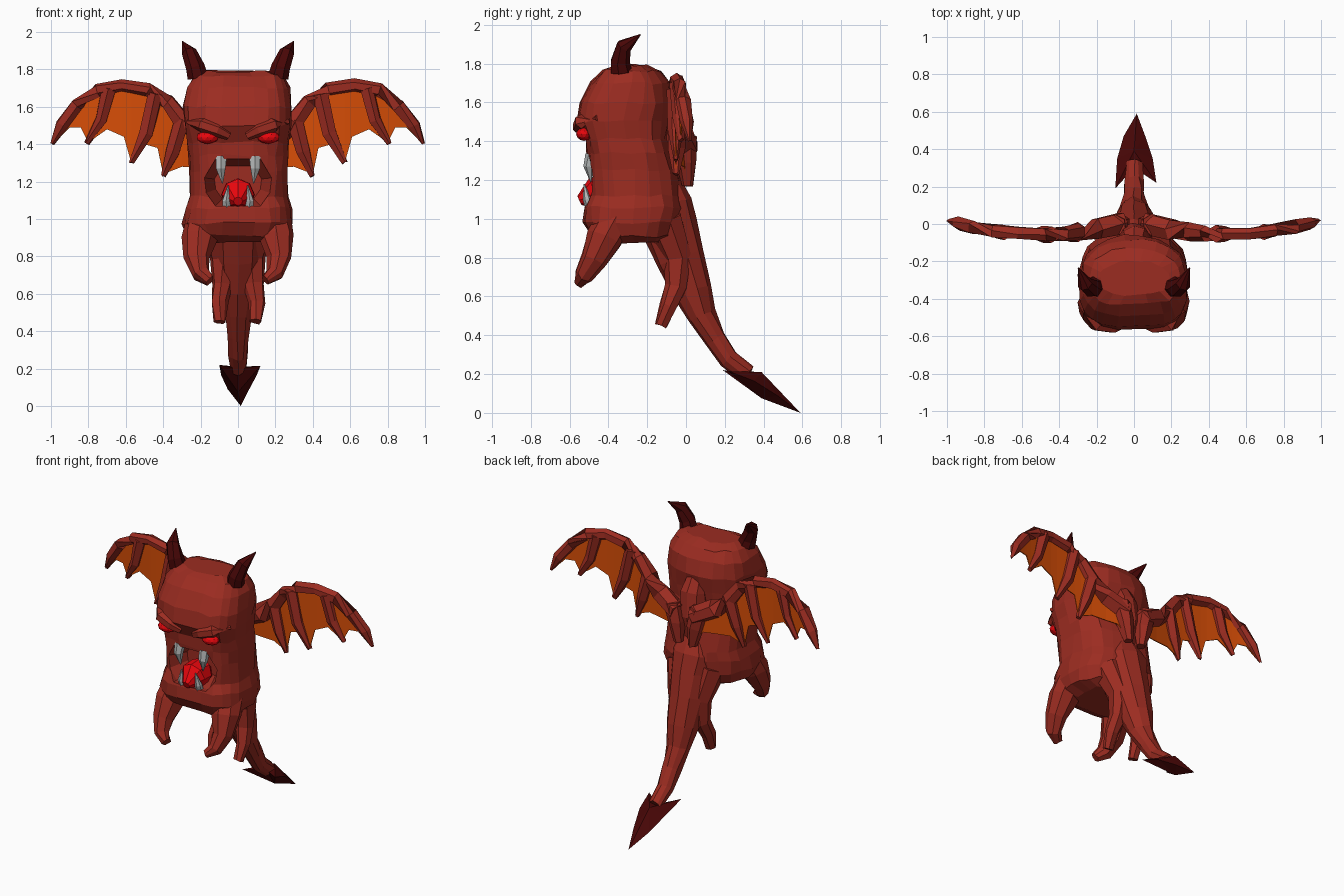
import bpy, bmesh, math, random
from mathutils import Vector, Matrix

random.seed(4)
cube = bpy.data.objects.get("Cube")
if cube:
    bpy.data.objects.remove(cube, do_unlink=True)


def material(name, r, g, b):
    mat = bpy.data.materials.new(name)
    mat.use_nodes = True
    mat.diffuse_color = (r, g, b, 1)
    shader = next(n for n in mat.node_tree.nodes if n.type == 'BSDF_PRINCIPLED')
    shader.inputs["Base Color"].default_value = (r, g, b, 1)
    shader.inputs["Roughness"].default_value = 0.8
    return mat


SKIN = material("brick red skin", .33, .025, .015)
HORN = material("dark maroon horn", .065, .002, .002)
WEB = material("orange membrane", .68, .075, .002)
RED = material("bright red", .8, .002, .004)
FANG = material("grey fang", .45, .47, .47)


def finish(name, bm, mat):
    bmesh.ops.recalc_face_normals(bm, faces=bm.faces)
    mesh = bpy.data.meshes.new(name)
    bm.to_mesh(mesh)
    bm.free()
    mesh.materials.append(mat)
    obj = bpy.data.objects.new(name, mesh)
    bpy.context.collection.objects.link(obj)
    return obj


def loft(name, rings, mat, jitter=0):
    """Skin a list of point rings and close both ends."""
    bm = bmesh.new()
    loops = []
    for ring in rings:
        loops.append([bm.verts.new(Vector(p) + Vector(
            [random.uniform(-jitter, jitter) for _ in "xyz"])) for p in ring])
    n = len(loops[0])
    for low, high in zip(loops, loops[1:]):
        for i in range(n):
            j = (i + 1) % n
            bm.faces.new((low[i], low[j], high[j], high[i]))
    bm.faces.new(loops[0])
    bm.faces.new(loops[-1])
    return finish(name, bm, mat)


def tube(name, path, radii, mat, sides=7, jitter=0):
    """Tapered tube along a path of points."""
    pts = [Vector(p) for p in path]
    rings = []
    for i, (p, r) in enumerate(zip(pts, radii)):
        along = pts[min(i + 1, len(pts) - 1)] - pts[max(i - 1, 0)]
        side = Vector((1, 0, 0)) if abs(along.normalized().x) < .8 else Vector((0, 1, 0))
        u = along.cross(side).normalized()
        v = along.cross(u).normalized()
        angles = [math.tau * k / sides for k in range(sides)]
        rings.append([p + r * (u * math.cos(a) + v * math.sin(a)) for a in angles])
    return loft(name, rings, mat, jitter)


def blob(name, centre, size, mat):
    bm = bmesh.new()
    matrix = Matrix.Translation(centre) @ Matrix.Diagonal((*size, 1))
    bmesh.ops.create_icosphere(bm, subdivisions=2, radius=1, matrix=matrix)
    return finish(name, bm, mat)


# Head and torso: height, half width, front, back
def body_ring(z, half, front, back, sides=22):
    mid, depth = (front + back) / 2, (back - front) / 2
    ring = []
    for k in range(sides):
        a = math.tau * k / sides
        c, s = math.cos(a), math.sin(a)
        power = 2 / 3.2 if s < 0 else 2 / 2.3
        ring.append((half * math.copysign(abs(c) ** power, c),
                     mid + depth * math.copysign(abs(s) ** power, s), z))
    return ring


levels = [(.88, .18, -.41, -.1), (.91, .27, -.49, -.06), (.98, .295, -.53, -.03),
          (1.06, .285, -.53, -.01), (1.12, .265, -.5, -.02), (1.25, .265, -.5, -.04),
          (1.34, .27, -.51, -.07), (1.41, .275, -.52, -.09), (1.5, .285, -.56, -.08),
          (1.6, .29, -.55, -.06), (1.7, .275, -.49, -.08), (1.765, .24, -.43, -.13),
          (1.79, .185, -.38, -.2)]
body = loft("body", [body_ring(*level) for level in levels], SKIN, .008)

# Mouth hollow
mouth = [(-.12, 1.07), (.12, 1.07), (.17, 1.14), (.18, 1.22), (.12, 1.32), (-.12, 1.32),
         (-.18, 1.22), (-.17, 1.14)]
cutter = loft("mouth_cutter", [[(x * k, y, 1.2 + (z - 1.2) * k) for x, z in mouth]
                               for y, k in ((-.7, 1), (-.48, 1), (-.36, .7))], SKIN)
cut = body.modifiers.new("mouth", 'BOOLEAN')
cut.operation, cut.solver, cut.object = 'DIFFERENCE', 'EXACT', cutter
bpy.context.view_layer.update()
solid = bpy.data.meshes.new_from_object(
    body.evaluated_get(bpy.context.evaluated_depsgraph_get()))
body.modifiers.clear()
body.data = solid
bpy.data.objects.remove(cutter, do_unlink=True)

# Tongue
tube("tongue", [(0, -.36, 1.1), (0, -.41, 1.13), (0, -.475, 1.13), (0, -.55, 1.095)],
     [.06, .09, .087, .025], RED, 8)

# Lower trunk running into the tail
tube("trunk_and_tail",
     [(0, -.13, 1.2), (0, -.12, 1.08), (0, -.085, .95), (0, -.03, .8), (0, .03, .63),
      (0, .08, .5), (0, .15, .38), (0, .22, .28), (0, .32, .2)],
     [.1, .155, .145, .13, .1, .075, .06, .052, .045], SKIN, 10, .006)

# Muscle between the wing roots
tube("upper_back", [(0, -.13, 1.6), (0, -.09, 1.48), (0, -.08, 1.34), (0, -.1, 1.18)],
     [.05, .085, .09, .08], SKIN, 8, .01)

# Tail spade: flat outline with a ridge above and below
bm = bmesh.new()
outline = [bm.verts.new(p) for p in
           [(0, .3, .2), (.12, .22, .215), (.1, .35, .165), (.06, .47, .09),
            (.015, .59, 0), (-.055, .47, .09), (-.09, .35, .165), (-.1, .19, .22)]]
for apex in ((0, .39, .21), (0, .39, .075)):
    tip = bm.verts.new(apex)
    for a, b in zip(outline, outline[1:] + outline[:1]):
        bm.faces.new((a, b, tip))
finish("tail_spade", bm, HORN)


# Wing plan, given as x and z, with a shallow backward bow
def bow(x, z):
    return (x, .02 - .3 * x * (1 - x), z)


def height(line, x):
    for (xa, za), (xb, zb) in zip(line, line[1:]):
        if xa <= x <= xb:
            return za + (zb - za) * (x - xa) / (xb - xa)


arch = [(.06, 1.37), (.2, 1.44), (.3, 1.52), (.38, 1.63), (.48, 1.69), (.62, 1.715),
        (.75, 1.69), (.86, 1.61), (.94, 1.5), (.99, 1.4)]
hem = [(.06, 1.2), (.12, 1.27), (.3, 1.28), (.4, 1.24), (.43, 1.38), (.5, 1.4),
       (.57, 1.3), (.61, 1.44), (.7, 1.48), (.8, 1.41), (.84, 1.49), (.9, 1.49),
       (.99, 1.4)]
columns = sorted({x for x, z in arch + hem})
fingers = {"inner": ([(.1, 1.42), (.07, 1.3), (.05, 1.17)], [.06, .055, .03]),
           "second": ([(.3, 1.53), (.35, 1.36), (.4, 1.23)], [.05, .042, .015]),
           "third": ([(.44, 1.67), (.49, 1.46), (.57, 1.3)], [.045, .042, .014]),
           "outer": ([(.69, 1.7), (.735, 1.53), (.81, 1.405)], [.04, .034, .014])}

for side, s in (("left", 1), ("right", -1)):
    def flip(points):
        return [(s * x, y, z) for x, y, z in points]

    # Wings
    tube(side + "_wing_arch", flip([bow(*p) for p in arch]),
         [.06, .062, .05, .042, .038, .036, .038, .038, .034, .01], SKIN, 6, .006)
    for label, (path, radii) in fingers.items():
        tube(f"{side}_{label}_wing_finger", flip([bow(*p) for p in path]), radii,
             SKIN, 6, .005)
    bm = bmesh.new()
    top, low = [[bm.verts.new(p) for p in flip([bow(x, height(line, x)) for x in columns])]
                for line in (arch, hem)]
    for i in range(len(columns) - 1):
        bm.faces.new((top[i], top[i + 1], low[i + 1], low[i]))
    bmesh.ops.remove_doubles(bm, verts=bm.verts, dist=.001)
    web = finish(side + "_wing_membrane", bm, WEB)
    thick = web.modifiers.new("thickness", 'SOLIDIFY')
    thick.thickness, thick.offset = .006, 0

    # Horns
    tube(side + "_horn", flip([(.215, -.335, 1.76), (.228, -.34, 1.81),
                               (.262, -.32, 1.89), (.298, -.235, 1.95)]),
         [.057, .052, .042, .003], HORN, 7)

    # Eyes and slanted brows
    blob(side + "_eye", (s * .163, -.525, 1.437), (.06, .042, .035), RED)
    tube(side + "_brow", flip([(.05, -.53, 1.445), (.11, -.55, 1.475),
                               (.19, -.54, 1.502), (.265, -.46, 1.52)]),
         [.025, .036, .038, .015], SKIN, 6)

    # Fangs
    tube(side + "_upper_fang", flip([(.09, -.485, 1.33), (.092, -.5, 1.27),
                                     (.083, -.49, 1.19)]), [.034, .029, .003], FANG, 6)
    tube(side + "_lower_fang", flip([(.058, -.49, 1.05), (.064, -.51, 1.1),
                                     (.052, -.525, 1.18)]), [.026, .022, .003], FANG, 6)

    # Arms with inward paws
    tube(side + "_arm", flip([(.19, -.37, 1), (.205, -.42, .9), (.22, -.475, .79),
                              (.2, -.525, .71), (.15, -.55, .67)]),
         [.09, .092, .066, .048, .028], SKIN, 8, .006)

    # Hips and hind legs
    tube(side + "_hind_leg", flip([(.11, -.11, 1), (.075, -.04, .8), (.085, -.05, .65),
                                   (.1, -.09, .55), (.095, -.13, .45)]),
         [.1, .075, .058, .045, .032], SKIN, 7, .005)
